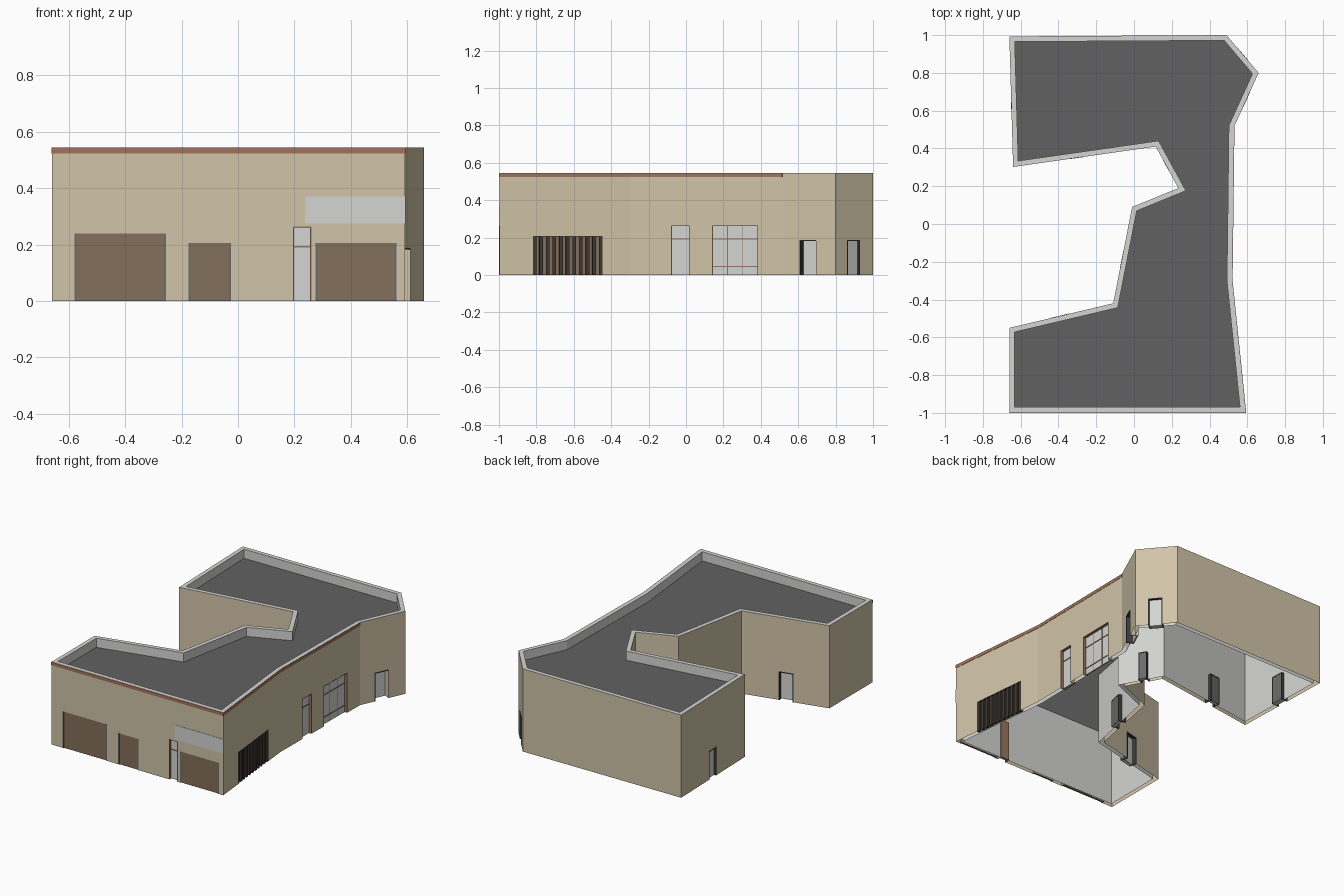
import bpy, bmesh
from mathutils import Vector

if "Cube" in bpy.data.objects:
    bpy.data.objects.remove(bpy.data.objects["Cube"], do_unlink=True)


def material(name, rgb):
    m = bpy.data.materials.new(name)
    m.use_nodes = True
    m.diffuse_color = (*rgb, 1)
    m.node_tree.nodes["Principled BSDF"].inputs["Base Color"].default_value = (*rgb, 1)
    return m


BEIGE = material("beige_render", (.64, .555, .395))
GREY = material("light_grey", (.66, .66, .65))
ROOF = material("dark_grey_roof", (.12, .12, .12))
COPPER = material("copper_trim", (.36, .175, .105))
BROWN = material("brown_window_frame", (.31, .18, .115))
SHUTTER = material("brown_shutter", (.23, .163, .106))
BARS = material("dark_brown_bars", (.052, .041, .034))
FRAME = material("charcoal_frame", (.045, .045, .05))
STEEL = material("mid_grey_frame", (.15, .15, .152))

# Building outline, anticlockwise from the front right-hand corner
PLAN = [Vector(p) for p in (
    (-.66, -.998), (.592, -.998), (.52, -.3), (.53, .515), (.66, .80), (.49, 1), (-.66, .993),
    (-.64, .302), (.115, .41), (.235, .19), (-.01, .09), (-.11, -.42), (-.66, -.55))]
HEIGHT, THICK, ROOF_Z = .545, .028, .485
COUNT = len(PLAN)


def wall_axes(i):
    start = PLAN[i]
    along = (PLAN[(i + 1) % COUNT] - start).normalized()
    return start, along, Vector((along.y, -along.x))


def offset(d):
    """Outline moved outwards by d, with mitred corners."""
    ring = []
    for i in range(COUNT):
        a, b = wall_axes(i - 1 if i else COUNT - 1)[2], wall_axes(i)[2]
        ring.append(PLAN[i] + (a + b) * d / (1 + a.dot(b)))
    return ring


def finish(name, bm, mats):
    bmesh.ops.recalc_face_normals(bm, faces=bm.faces)
    mesh = bpy.data.meshes.new(name)
    bm.to_mesh(mesh)
    bm.free()
    for m in mats:
        mesh.materials.append(m)
    ob = bpy.data.objects.new(name, mesh)
    bpy.context.scene.collection.objects.link(ob)
    return ob


def wall_boxes(name, wall, boxes, mat):
    """Boxes as (along0, along1, out0, out1, z0, z1) on one wall."""
    start, along, out = wall_axes(wall)
    bm = bmesh.new()
    for s0, s1, d0, d1, z0, z1 in boxes:
        v = [bm.verts.new((*(start + along * s + out * d), z))
             for z in (z0, z1) for s, d in ((s0, d0), (s1, d0), (s1, d1), (s0, d1))]
        bm.faces.new(v[:4])
        bm.faces.new(v[4:])
        for k in range(4):
            n = (k + 1) % 4
            bm.faces.new((v[k], v[n], v[n + 4], v[k + 4]))
    return finish(name, bm, [mat])


# Hollow perimeter wall
bm = bmesh.new()
rings = [[bm.verts.new((*p, z)) for p in offset(d)]
         for d, z in ((0, 0), (0, HEIGHT), (-THICK, HEIGHT), (-THICK, 0))]
for k in range(4):
    a, b = rings[k], rings[(k + 1) % 4]
    for i in range(COUNT):
        j = (i + 1) % COUNT
        bm.faces.new((a[i], a[j], b[j], b[i]))
walls = finish("perimeter_wall", bm, [BEIGE, GREY])

# Openings: name, wall, start, end, height, kind, depth of the door leaf
OPENINGS = [
    ("wide_shutter", 0, .08, .405, .24, "shutter", 0),
    ("narrow_shutter", 0, .485, .635, .205, "shutter", 0),
    ("front_door", 0, .855, .92, .265, "glazed", 0),
    ("corner_shutter", 0, .935, 1.222, .205, "shutter", 0),
    ("folding_gate", 1, .18, .555, .21, "gate", 0),
    ("side_door", 2, .22, .32, .265, "glazed", 0),
    ("side_window", 2, .44, .685, .265, "window", 0),
    ("angled_door", 3, .10, .203, .188, "door", .04),
    ("rear_angled_door", 4, .08, .17, .188, "door", .014),
    ("left_door", 6, .30, .385, .188, "door", .014),
    ("rear_wing_door", 7, .295, .37, .188, "door", .025),
    ("courtyard_end_door", 8, .085, .14, .188, "door", .025),
    ("courtyard_door", 10, .24, .33, .188, "door", .025),
    ("front_wing_door", 11, .24, .335, .188, "door", .025),
]

# Cut the openings: shutters and gate are shallow niches, the rest go through
for name, wall, s0, s1, h, kind, leaf in OPENINGS:
    depth = .018 if kind in ("shutter", "gate") else .04
    cutter = wall_boxes("cutter", wall, [(s0, s1, -depth, .02, -.02, h)], BEIGE)
    cutter.hide_render = True
    mod = walls.modifiers.new("opening", "BOOLEAN")
    mod.operation, mod.solver, mod.object = "DIFFERENCE", "EXACT", cutter
    bpy.context.view_layer.objects.active = walls
    bpy.ops.object.modifier_apply(modifier=mod.name)
    bpy.data.objects.remove(cutter, do_unlink=True)

# Grey coping and inner faces, beige everywhere else
for face in walls.data.polygons:
    c, n = face.center, face.normal
    inside = n.z > .9
    for i in range(COUNT):
        start, along, out = wall_axes(i)
        depth = (c.xy - start).dot(out)
        if abs(depth + THICK) < .003 and n.xy.dot(out) < -.95:
            inside = True
    face.material_index = 1 if inside else 0

# The wall cavity is open at the foot
bm = bmesh.new()
bm.from_mesh(walls.data)
foot = [f for f in bm.faces if f.normal.z < -.9 and f.calc_center_median().z < .01]
bmesh.ops.delete(bm, geom=foot, context="FACES")
bm.to_mesh(walls.data)
bm.free()


def surround(s0, s1, h, w, back, front):
    return [(s0, s0 + w, back, front, 0, h), (s1 - w, s1, back, front, 0, h),
            (s0 + w, s1 - w, back, front, h - w, h)]


# Fill each opening
for name, wall, s0, s1, h, kind, leaf in OPENINGS:
    width = s1 - s0
    if kind == "door":
        frame = surround(s0, s1, h, .006, -.05, .001)
        if wall == 3:
            wall_boxes(name + "_reveal", wall, [frame.pop(1)], BEIGE)
        wall_boxes(name + "_frame", wall, frame, FRAME)
        wall_boxes(name + "_back", wall, [(s0 + .003, s1 - .003, -.049, -.046, 0, h - .003)], STEEL)
        wall_boxes(name + "_leaf", wall,
                   [(s0 + .005, s1 - .005, -.0465, -leaf, 0, h - .005)], GREY)
    elif kind == "shutter":
        wall_boxes(name + "_frame", wall, surround(s0, s1, h, .007, -.018, .0005)[:2], STEEL)
        wall_boxes(name + "_panel", wall, [(s0 + .007, s1 - .007, -.018, -.004, 0, h)], SHUTTER)
    elif kind == "gate":
        wall_boxes(name + "_panel", wall, [(s0, s1, -.018, -.015, 0, h)], SHUTTER)
        bars = 11
        step = (width - .019) / (bars - 1)
        posts = [(s0 + b * step, s0 + b * step + .019, -.016, -.001, 0, h - .005)
                 for b in range(bars)]
        posts.append((s0, s1, -.016, 0, h - .005, h))
        wall_boxes(name + "_bars", wall, posts, BARS)
    else:
        wall_boxes(name + "_frame", wall, surround(s0, s1, h, .004, -.035, .0005), BROWN)
        levels, columns = [.192], 1
        if kind == "window":
            levels, columns = [.045, .192], 3
        else:
            wall_boxes(name + "_back", wall, [(s0, s1, -.036, -.026, 0, h)], BROWN)
        bars = [(s0, s1, -.024, -.015, z - .003, z + .003) for z in levels]
        bars += [(s0 + width * c / columns - .0025, s0 + width * c / columns + .0025,
                  -.024, -.0155, 0, h) for c in range(1, columns)]
        wall_boxes(name + "_glazing_bars", wall, bars, BROWN)
        wall_boxes(name + "_panes", wall, [(s0 + .003, s1 - .003, -.0265, -.018, 0, h - .003)], GREY)

# Flat roof behind the parapet, with a light ceiling just below it
for name, z, mat, facing in (("flat_roof", ROOF_Z, ROOF, 1), ("ceiling", ROOF_Z - .008, GREY, -1)):
    bm = bmesh.new()
    bm.faces.new([bm.verts.new((*p, z)) for p in offset(-THICK + .004)])
    sheet = finish(name, bm, [mat])
    if sheet.data.polygons[0].normal.z * facing < 0:
        sheet.data.flip_normals()

# Copper trim along the front and right-hand side
bm = bmesh.new()
inner, outer = offset(-.001), offset(.002)
sections = []
for i in range(4):
    sections.append([bm.verts.new((*p, z)) for p, z in (
        (inner[i], HEIGHT - .022), (outer[i], HEIGHT - .022),
        (outer[i], HEIGHT - .001), (inner[i], HEIGHT - .001))])
for a, b in zip(sections, sections[1:]):
    for k in range(4):
        n = (k + 1) % 4
        bm.faces.new((a[k], a[n], b[n], b[k]))
bm.faces.new(sections[0])
bm.faces.new(sections[-1])
finish("copper_trim", bm, [COPPER])

# Blank sign board over the corner shutter
wall_boxes("sign_board", 0, [(.897, 1.254, -.001, .002, .275, .37)], GREY)
